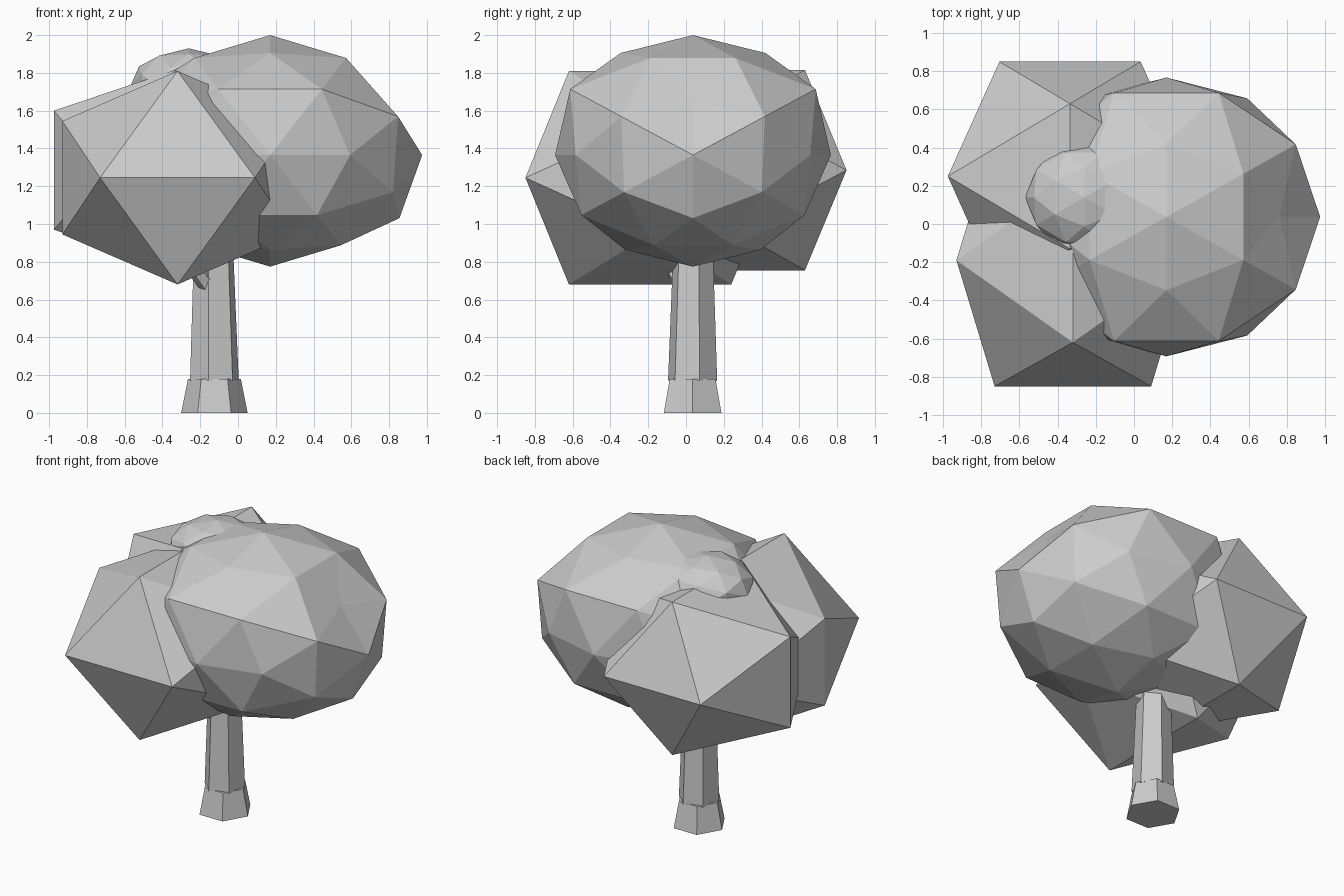
import bpy, bmesh, math
from mathutils import Vector

if "Cube" in bpy.data.objects:
    bpy.data.objects.remove(bpy.data.objects["Cube"])

grey = bpy.data.materials.new("light_grey")
grey.diffuse_color = (0.6, 0.6, 0.6, 1)
grey.use_nodes = True
grey.node_tree.nodes["Principled BSDF"].inputs["Base Color"].default_value = grey.diffuse_color


def finish(name, bm):
    bmesh.ops.recalc_face_normals(bm, faces=bm.faces)
    me = bpy.data.meshes.new(name)
    bm.to_mesh(me)
    bm.free()
    me.materials.append(grey)
    ob = bpy.data.objects.new(name, me)
    bpy.context.collection.objects.link(ob)
    return ob


def icosahedron(a, b, c):
    """Icosahedron from three crossed rectangles: a in xy, b in yz, c in xz."""
    bm = bmesh.new()
    for s in (-1, 1):
        for t in (-1, 1):
            bm.verts.new((s * a[0], t * a[1], 0))
            bm.verts.new((0, s * b[0], t * b[1]))
            bm.verts.new((s * c[0], 0, t * c[1]))
    bmesh.ops.convex_hull(bm, input=bm.verts[:])
    return bm


def foliage(name, centre, a, b, c):
    bm = icosahedron(a, b, c)
    bmesh.ops.translate(bm, verts=bm.verts, vec=centre)
    return finish(name, bm)


def fine_foliage(name, centre, radii, tweak=None):
    """Icosahedron subdivided once onto an ellipsoid."""
    bm = icosahedron((.526, .851), (.526, .851), (.851, .526))
    bmesh.ops.subdivide_edges(bm, edges=bm.edges[:], cuts=1, use_grid_fill=True)
    for v in bm.verts:
        v.co.normalize()
        k = tweak(v.co) if tweak else 1
        v.co = Vector(centre) + Vector(p * r * k for p, r in zip(v.co, radii))
    return finish(name, bm)


def tube(name, lower, upper, r1, r2, phase, sides=6):
    """Tapered prism between two points."""
    bm = bmesh.new()
    q = (Vector(upper) - Vector(lower)).to_track_quat('Z', 'Y')
    if lower[0] == upper[0]:
        q.identity()
    rings = []
    for p, r in ((lower, r1), (upper, r2)):
        rings.append([bm.verts.new(Vector(p) + q @ Vector((
            r * math.cos(phase + math.tau * i / sides),
            r * math.sin(phase + math.tau * i / sides), 0))) for i in range(sides)])
    for i in range(sides):
        j = (i + 1) % sides
        bm.faces.new((rings[0][i], rings[0][j], rings[1][j], rings[1][i]))
    bm.faces.new(rings[0][::-1])
    bm.faces.new(rings[1])
    return finish(name, bm)


def uneven(p):
    """Slight irregularity of the main crown."""
    if p.x > .8 and p.z > .5:
        return .86
    if p.z < -.8:
        return .93
    if .79 < abs(p.y) < .83 and p.z > .4:
        return 1.1
    if .79 < p.x < .83 and p.z > .25:
        return 1.04
    return 1


# trunk
tube("trunk_base", (-.125, .035, 0), (-.125, .035, .18), .176, .14, 0)
tube("trunk", (-.125, .035, .17), (-.13, .038, .95), .134, .105, math.radians(17))
tube("branch", (-.16, -.02, .68), (-.36, -.16, .95), .05, .04, 0)

# crown
fine_foliage("main_crown", (.17, .037, 1.365), (.805, .73, .635), uneven)
foliage("front_foliage", (-.32, -.19, 1.245), (.41, .66), (.43, .565), (.61, .3))
foliage("back_foliage", (-.335, .25, 1.285), (.37, .6), (.38, .53), (.64, .315))
fine_foliage("top_foliage", (-.26, .14, 1.73), (.31, .29, .2))
